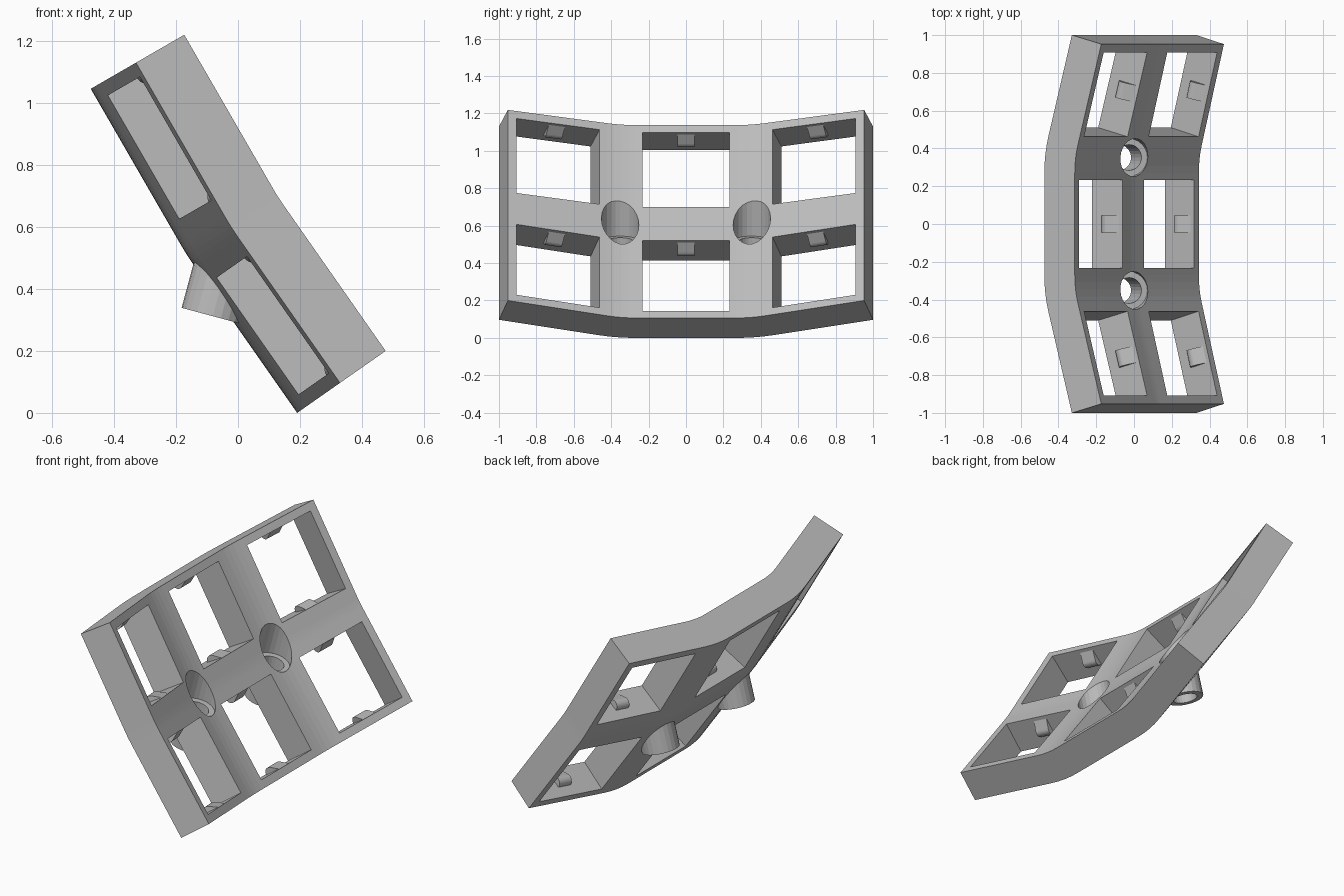
import bpy, bmesh
from math import sin, cos, radians, pi
from mathutils import Vector, Matrix

if "Cube" in bpy.data.objects:
    bpy.data.objects.remove(bpy.data.objects["Cube"])

THICK = 0.186
WIN_U = [(-0.975, -0.514), (-0.233, 0.233), (0.514, 0.975)]
WIN_V = [(-0.574, -0.114), (0.114, 0.574)]
TILT = radians(57.5)
ORIGIN = Vector((-0.164, 0, 0.5085))
UP_SLOPE = Vector((-cos(TILT), 0, sin(TILT)))
NORMAL = Vector((sin(TILT), 0, cos(TILT)))

grey = bpy.data.materials.new("grey plastic")
grey.use_nodes = True
grey.diffuse_color = (0.5, 0.5, 0.5, 1)
grey.node_tree.nodes["Principled BSDF"].inputs["Base Color"].default_value = grey.diffuse_color


def bend(s, h, flat, radius, angle):
    """Bend a strip: flat middle, an arc, then a straight tangent."""
    side, d = (1 if s >= 0 else -1), abs(s)
    if d <= flat:
        return s, h
    a = min((d - flat) / radius, angle)
    rest = d - flat - radius * a
    return (side * (flat + (radius - h) * sin(a) + rest * cos(a)),
            radius - (radius - h) * cos(a) + rest * sin(a))


def place(co):
    """Flat panel coordinates (across, up the slope, height) to the tilted dish."""
    y, h = bend(co.x, co.z, 0.27, 0.77, radians(15))
    t, h = bend(co.y, h, 0, 1.03, radians(2.5))
    return ORIGIN + UP_SLOPE * t + NORMAL * h + Vector((0, y, 0))


def finish(name, bm):
    bmesh.ops.recalc_face_normals(bm, faces=bm.faces[:])
    mesh = bpy.data.meshes.new(name)
    bm.to_mesh(mesh)
    bm.free()
    mesh.materials.append(grey)
    ob = bpy.data.objects.new(name, mesh)
    bpy.context.collection.objects.link(ob)
    return ob


def mirrored(values):
    return sorted({s * v for v in values for s in (-1, 1)})


# Panel: a grid with window cells left out, thickened, then bent
us = mirrored([0.233, 0.27, 0.3203, 0.3708, 0.4211, 0.4715, 0.514, 0.975, 1.0215])
vs = mirrored([0, 0.0225, 0.045, 0.114, 0.574, 0.62])
bm = bmesh.new()
grid = [[bm.verts.new((u, v, 0)) for v in vs] for u in us]
for i in range(len(us) - 1):
    for j in range(len(vs) - 1):
        mu, mv = (us[i] + us[i + 1]) / 2, (vs[j] + vs[j + 1]) / 2
        if any(a < mu < b for a, b in WIN_U) and any(a < mv < b for a, b in WIN_V):
            continue
        bm.faces.new((grid[i][j], grid[i + 1][j], grid[i + 1][j + 1], grid[i][j + 1]))
loose = [v for v in bm.verts if not v.link_faces]
bmesh.ops.delete(bm, geom=loose, context='VERTS')
out = bmesh.ops.extrude_face_region(bm, geom=bm.faces[:], use_keep_orig=True)
for v in out["geom"]:
    if isinstance(v, bmesh.types.BMVert):
        v.co.z = THICK
for v in bm.verts:
    v.co = place(v.co)
panel = finish("panel", bm)

# Clip tabs: rounded wedges on the upper and lower wall of each window
r, mid = 0.033, 0.097
outline = [(-0.004, 0.064), (-0.004, 0.165), (0, 0.165)]
for k in range(9):
    a = radians(61) + (pi - radians(61)) * k / 8
    outline.append((r * sin(a), mid + r * cos(a)))
bm = bmesh.new()
for ua, ub in WIN_U:
    for va, vb in WIN_V:
        for wall, into in ((va, 1), (vb, -1)):
            ends = [[bm.verts.new(place(Vector(((ua + ub) / 2 + e, wall + into * p, w))))
                     for p, w in outline] for e in (-0.045, 0.045)]
            bm.faces.new(ends[0])
            bm.faces.new(ends[1])
            n = len(outline)
            for k in range(n):
                m = (k + 1) % n
                bm.faces.new((ends[0][k], ends[0][m], ends[1][m], ends[1][k]))
finish("clip_tabs", bm)


def lathe(name, profile, y, sides=24):
    """Revolve (radius, height) points about the leaning screw axis."""
    bm = bmesh.new()
    pts = [bm.verts.new((x, 0, z)) for x, z in profile]
    edges = [bm.edges.new((pts[k], pts[(k + 1) % len(pts)])) for k in range(len(pts))]
    bmesh.ops.spin(bm, geom=pts + edges, axis=(0, 0, 1), cent=(0, 0, 0),
                   angle=2 * pi, steps=sides, use_duplicate=False)
    bmesh.ops.remove_doubles(bm, verts=bm.verts[:], dist=1e-5)
    axis_edges = [e for e in bm.edges if not e.link_faces]
    bmesh.ops.delete(bm, geom=axis_edges, context='EDGES')
    bm.transform(Matrix.Translation((0, y, 0.615)) @ Matrix.Rotation(radians(15), 4, 'Y'))
    return finish(name, bm)


# Screw bosses under the panel, with counterbored holes through it
for side, y in (("left", 0.352), ("right", -0.352)):
    lathe("screw_boss_" + side,
          [(0.068, -0.314), (0.104, -0.314), (0.104, -0.102), (0.068, -0.102)], y)
    cutter = lathe("hole_cutter", [(0, -0.4), (0.068, -0.4), (0.068, -0.1),
                                   (0.1, -0.1), (0.1, 0.3), (0, 0.3)], y)
    cutter.hide_render = True
    mod = panel.modifiers.new("screw_hole", 'BOOLEAN')
    mod.operation, mod.solver, mod.object = 'DIFFERENCE', 'EXACT', cutter
    bpy.context.view_layer.objects.active = panel
    bpy.ops.object.modifier_apply(modifier=mod.name)
    bpy.data.objects.remove(cutter)
